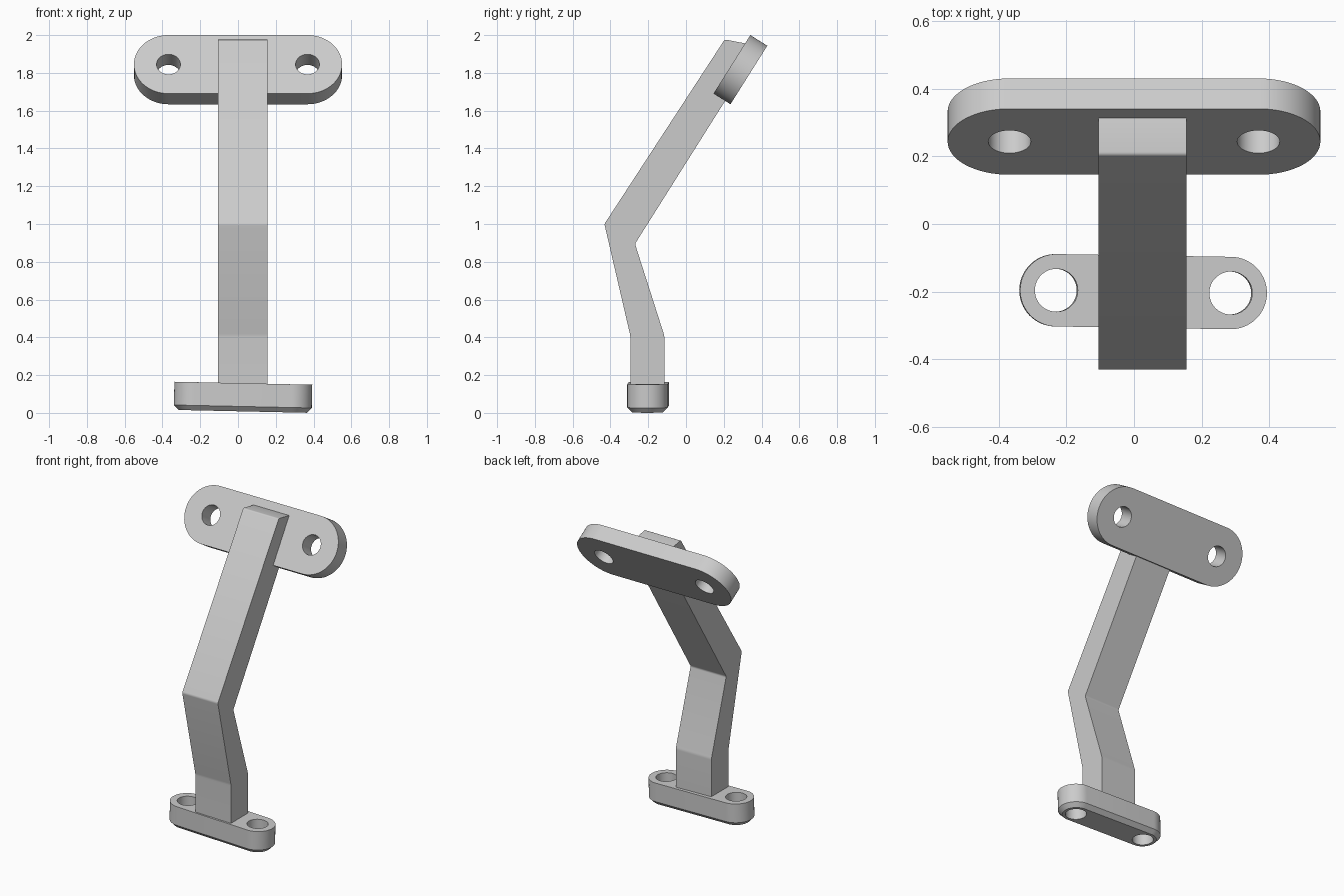
import bpy, bmesh
from math import pi, cos, sin, radians
from mathutils import Vector

cube = bpy.data.objects.get("Cube")
if cube:
    bpy.data.objects.remove(cube, do_unlink=True)

steel = bpy.data.materials.new("light grey")
steel.use_nodes = True
GREY = (0.6, 0.6, 0.6, 1)
steel.diffuse_color = GREY
steel.node_tree.nodes["Principled BSDF"].inputs["Base Color"].default_value = GREY


def make_object(name, bm):
    bmesh.ops.recalc_face_normals(bm, faces=bm.faces)
    mesh = bpy.data.meshes.new(name)
    bm.to_mesh(mesh)
    bm.free()
    mesh.materials.append(steel)
    obj = bpy.data.objects.new(name, mesh)
    bpy.context.collection.objects.link(obj)
    return obj


def finish(obj):
    """Apply modifiers and smooth the curved faces."""
    bpy.ops.object.select_all(action="DESELECT")
    obj.select_set(True)
    bpy.context.view_layer.objects.active = obj
    for mod in list(obj.modifiers):
        bpy.ops.object.modifier_apply(modifier=mod.name)
    bpy.ops.object.shade_smooth_by_angle(angle=radians(30))


def slot_ring(bm, half_span, radius, z, steps=32):
    """Outline with straight sides and a half circle at each end."""
    ring = []
    for side, start in ((1, -pi / 2), (-1, pi / 2)):
        for i in range(steps + 1):
            a = start + pi * i / steps
            ring.append(bm.verts.new((side * half_span + radius * cos(a), radius * sin(a), z)))
    return ring


def flange(name, half_span, sections, hole_radius, location, rotation):
    """Slot-shaped plate lofted through (radius, z) sections, with two bolt holes."""
    bm = bmesh.new()
    rings = [slot_ring(bm, half_span, r, z) for r, z in sections]
    n = len(rings[0])
    for low, high in zip(rings, rings[1:]):
        for i in range(n):
            j = (i + 1) % n
            bm.faces.new((low[i], low[j], high[j], high[i]))
    bm.faces.new(rings[0][::-1])
    bm.faces.new(rings[-1])
    plate = make_object(name, bm)

    # Bolt holes
    bm = bmesh.new()
    for side in (-1, 1):
        made = bmesh.ops.create_cone(bm, cap_ends=True, segments=48, radius1=hole_radius,
                                     radius2=hole_radius, depth=1)
        bmesh.ops.translate(bm, verts=made["verts"], vec=(side * half_span, 0, 0))
    cutter = make_object(name + "_hole_cutter", bm)
    cutter.hide_render = True
    mod = plate.modifiers.new("bolt_holes", "BOOLEAN")
    mod.operation = "DIFFERENCE"
    mod.solver = "EXACT"
    mod.object = cutter
    finish(plate)
    bpy.data.objects.remove(cutter, do_unlink=True)

    plate.location = location
    plate.rotation_euler = rotation
    return plate


# Lower mounting foot, chamfered underneath and slightly skewed
flange("foot_flange", 0.258, [(0.082, 0), (0.107, 0.026), (0.107, 0.149)], 0.0635,
       (0.025, -0.2, 0.008), (0, radians(1.25), radians(-0.9)))

# Upper mounting plate, leaning back
flange("top_flange", 0.368, [(0.183, -0.053), (0.183, 0.053)], 0.063,
       (0, 0.288, 1.817), (radians(57.8), 0, 0))

# Bent arm: side profile (y, z) extruded across x, bends slightly rounded
profile = [(-0.295, 0.08), (-0.295, 0.41), (-0.432, 1.0), (0.205, 1.977),
           (0.355, 1.948), (0.37, 1.91), (-0.27, 0.895), (-0.115, 0.41), (-0.115, 0.08)]
bm = bmesh.new()
face = bm.faces.new([bm.verts.new((-0.105, y, z)) for y, z in profile])
extruded = bmesh.ops.extrude_face_region(bm, geom=[face])["geom"]
bmesh.ops.translate(bm, verts=[v for v in extruded if isinstance(v, bmesh.types.BMVert)],
                    vec=(0.26, 0, 0))
bends = [e for e in bm.edges
         if abs((e.verts[0].co - e.verts[1].co).x) > 0.2 and e.verts[0].co.z > 0.2]
bmesh.ops.bevel(bm, geom=bends, offset=0.008, segments=3, profile=0.5, affect="EDGES")
finish(make_object("arm", bm))
